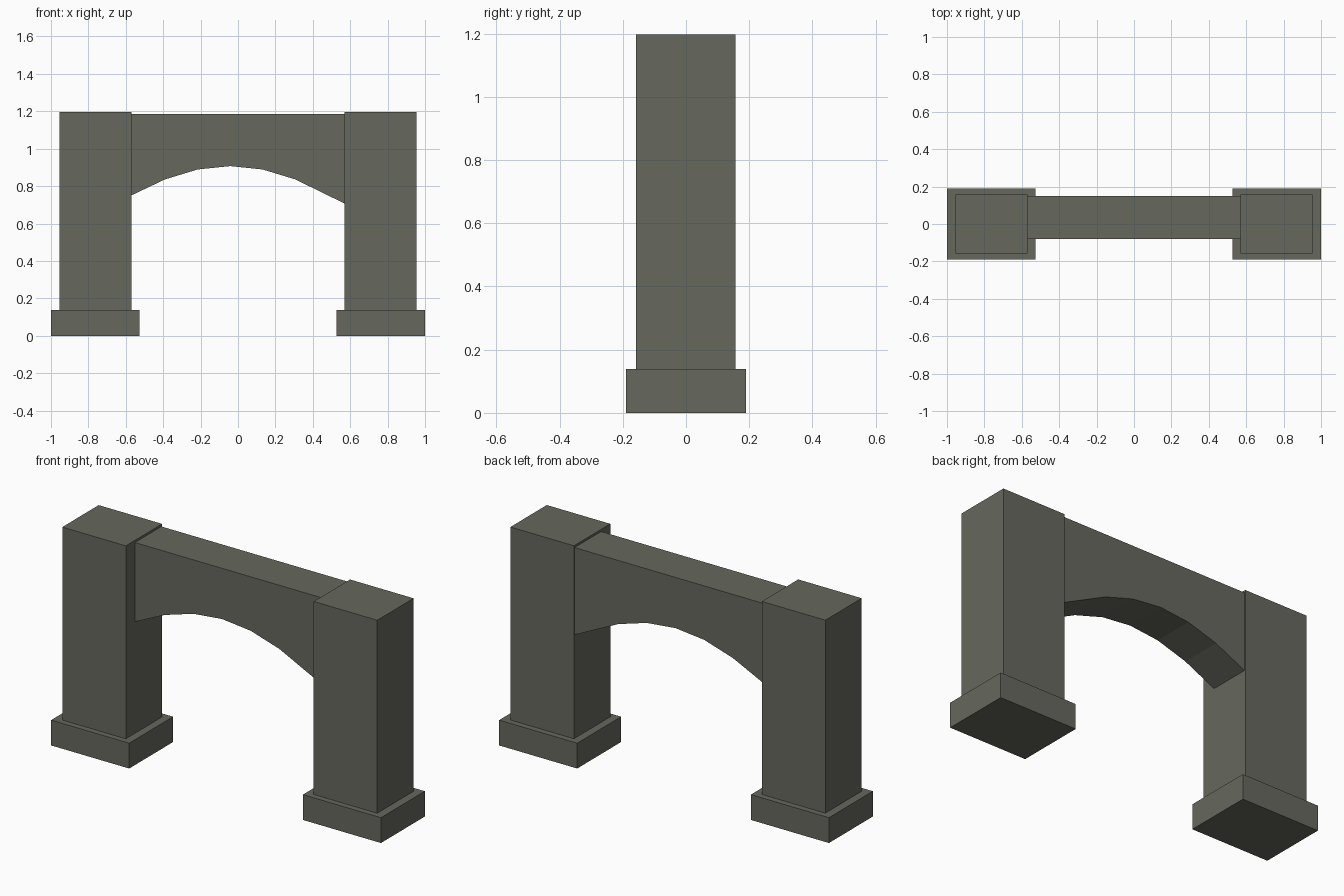
import bpy, bmesh

if "Cube" in bpy.data.objects:
    bpy.data.objects.remove(bpy.data.objects["Cube"])

stone = bpy.data.materials.new("grey_stone")
stone.diffuse_color = (0.133, 0.138, 0.112, 1.0)
stone.use_nodes = True
stone.node_tree.nodes["Principled BSDF"].inputs["Base Color"].default_value = stone.diffuse_color


def prism(name, outline, y0, y1):
    """Extrude an x-z outline from y0 to y1."""
    bm = bmesh.new()
    face = bm.faces.new([bm.verts.new((x, y0, z)) for x, z in outline])
    ext = bmesh.ops.extrude_face_region(bm, geom=[face])
    verts = [g for g in ext["geom"] if isinstance(g, bmesh.types.BMVert)]
    bmesh.ops.translate(bm, verts=verts, vec=(0, y1 - y0, 0))
    bmesh.ops.recalc_face_normals(bm, faces=bm.faces)
    mesh = bpy.data.meshes.new(name)
    bm.to_mesh(mesh)
    bm.free()
    mesh.materials.append(stone)
    obj = bpy.data.objects.new(name, mesh)
    bpy.context.collection.objects.link(obj)
    return obj


def block(name, x0, x1, y0, y1, z0, z1):
    return prism(name, [(x0, z0), (x1, z0), (x1, z1), (x0, z1)], y0, y1)


# Two pillars, each on a wider plinth
for side, s in (("left", -1), ("right", 1)):
    px = sorted((s * 0.57, s * 0.955))
    bx = sorted((s * 0.527, s * 1.0))
    block(side + "_plinth", *bx, -0.19, 0.19, 0.0, 0.139)
    block(side + "_pillar", *px, -0.158, 0.157, 0.139, 1.197)

# Arched span, its ends seated just inside the pillars
arch = [(-0.59, 0.741), (-0.39, 0.836), (-0.216, 0.889), (-0.042, 0.907),
        (0.132, 0.889), (0.306, 0.836), (0.59, 0.697)]
prism("arched_span", arch + [(0.59, 1.185), (-0.59, 1.185)], -0.079, 0.151)
